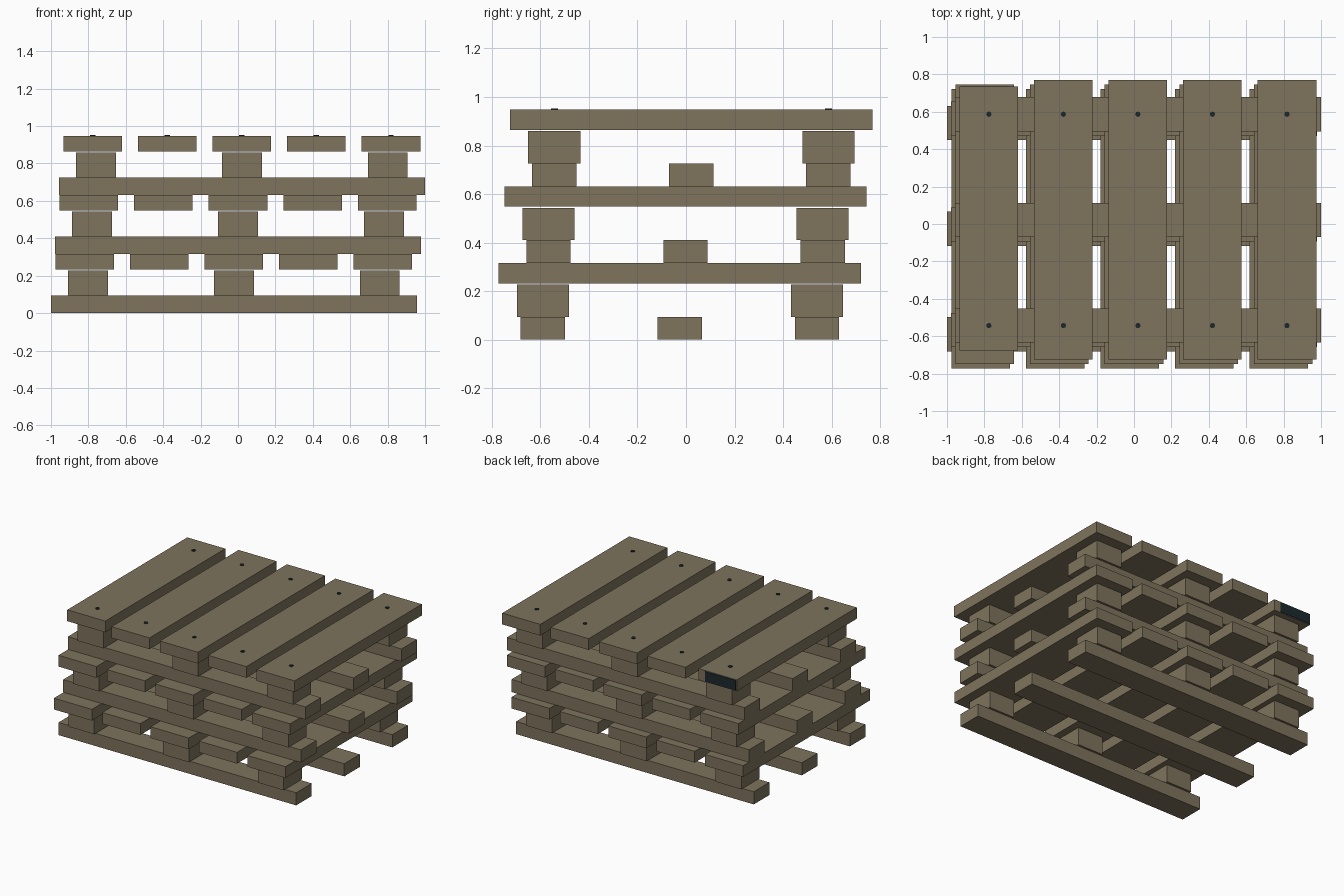
import bpy, bmesh
from mathutils import Matrix, Vector

if "Cube" in bpy.data.objects:
    bpy.data.objects.remove(bpy.data.objects["Cube"])


def material(name, rgb):
    m = bpy.data.materials.new(name)
    m.diffuse_color = (*rgb, 1)
    m.use_nodes = True
    m.node_tree.nodes["Principled BSDF"].inputs["Base Color"].default_value = m.diffuse_color
    return m


WOOD = material("weathered wood", (0.21, 0.172, 0.107))
DARK = material("dark metal", (0.012, 0.022, 0.027))


def make_object(name, bm, mat):
    me = bpy.data.meshes.new(name)
    bm.to_mesh(me)
    bm.free()
    me.materials.append(mat)
    ob = bpy.data.objects.new(name, me)
    bpy.context.collection.objects.link(ob)


def box(name, x, y, z, mat=WOOD):
    """Box from (min, max) ranges on each axis."""
    bm = bmesh.new()
    c = Vector([(r[0] + r[1]) / 2 for r in (x, y, z)])
    s = [r[1] - r[0] for r in (x, y, z)]
    bmesh.ops.create_cube(bm, size=1, matrix=Matrix.Translation(c) @ Matrix.Diagonal((*s, 1)))
    make_object(name, bm, mat)


def span(c, half):
    return (c - half, c + half)


PITCH = 0.316          # height of one pallet
ROW_Y = 0.565          # outer runner offset
centres = [(-0.022, -0.025), (0.0, -0.002), (0.021, 0.022)]

for p, (cx, cy) in enumerate(centres):
    z = p * PITCH
    # three long runners underneath
    for r in (-1, 0, 1):
        box(f"pallet_{p}_runner", span(cx, 0.978), span(cy + r * ROW_Y, 0.0915), (z, z + 0.094))
    # spacer blocks on the outer runners
    for r in (-1, 1):
        for b in (-1, 0, 1):
            box(f"pallet_{p}_block", span(cx + b * 0.78, 0.1065),
                span(cy + r * ROW_Y, 0.1075), (z + 0.094, z + 0.227))
    # five deck boards, one cut short on the top pallet
    for i in range(-2, 3):
        y = (-0.676, 0.735) if (p == 2 and i == -2) else span(cy, 0.747)
        bx = cx + i * 0.3985
        box(f"pallet_{p}_deck_board", span(bx, 0.1565), y, (z + 0.232, z + PITCH))
        # nail heads on the top deck
        if p == 2:
            for r in (-1, 1):
                bm = bmesh.new()
                bmesh.ops.create_cone(bm, cap_ends=True, segments=8, radius1=0.0145, radius2=0.0145, depth=0.01,
                                      matrix=Matrix.Translation((bx, cy + r * ROW_Y, z + PITCH)))
                make_object("nail_head", bm, DARK)

# dark plate on the back end of the short board
box("end_plate", (-0.925, -0.672), (0.733, 0.739), (0.869, 0.943), DARK)
